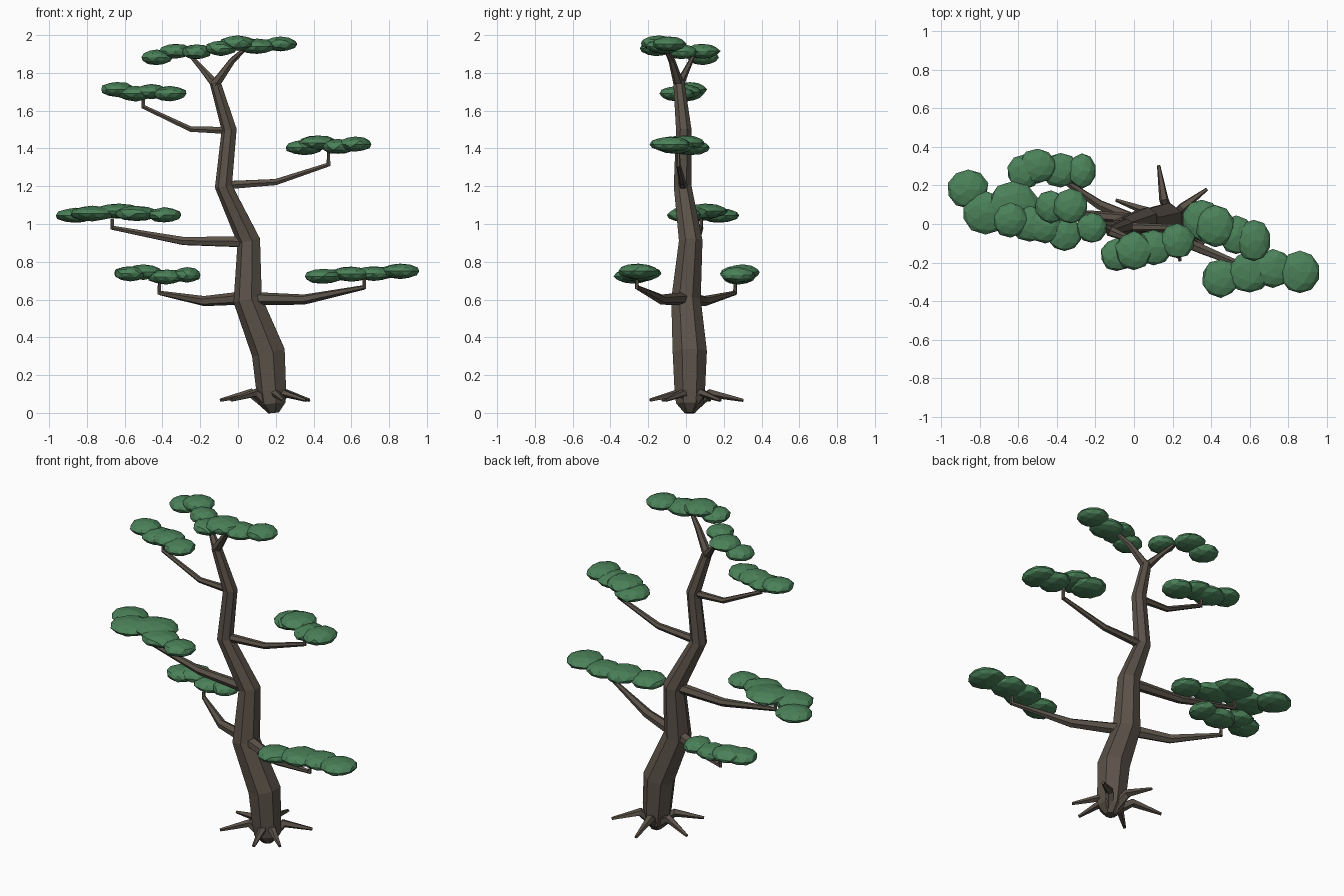
import bpy, bmesh, math, random
from mathutils import Vector, Quaternion

random.seed(4)


def material(name, rgb):
    m = bpy.data.materials.new(name)
    m.diffuse_color = (*rgb, 1)
    return m


BARK = material("bark", (0.105, 0.085, 0.066))
LEAF = material("foliage", (0.07, 0.22, 0.10))


def finish(bm, name, mat):
    bmesh.ops.recalc_face_normals(bm, faces=bm.faces)
    me = bpy.data.meshes.new(name)
    bm.to_mesh(me)
    bm.free()
    me.materials.append(mat)
    ob = bpy.data.objects.new(name, me)
    bpy.context.collection.objects.link(ob)
    return ob


def limb(name, pts, sides):
    """Faceted tapering tube through (x, y, z, radius) points."""
    bm = bmesh.new()
    pos = [Vector(p[:3]) for p in pts]
    rings, q, last = [], Quaternion(), Vector((0, 0, 1))
    for i, p in enumerate(pos):
        a = (p - pos[i - 1]).normalized() if i else Vector()
        b = (pos[i + 1] - p).normalized() if i + 1 < len(pos) else Vector()
        d = (a + b).normalized()
        q = last.rotation_difference(d) @ q
        last = d
        ring = []
        for k in range(sides):
            t = math.tau * (k + 0.5) / sides
            v = Vector((math.cos(t), math.sin(t), 0)) * pts[i][3]
            ring.append(bm.verts.new(p + q @ v))
        rings.append(ring)
    for r, s in zip(rings, rings[1:]):
        for k in range(sides):
            n = (k + 1) % sides
            bm.faces.new((r[k], r[n], s[n], s[k]))
    bm.faces.new(rings[0])
    bm.faces.new(rings[-1])
    return finish(bm, name, BARK)


def pad(name, blobs):
    """Foliage cloud of flattened faceted blobs (x, y, z, rx, ry)."""
    bm = bmesh.new()
    for x, y, z, rx, ry in blobs:
        vs = bmesh.ops.create_icosphere(bm, subdivisions=2, radius=1)["verts"]
        for v in vs:
            j = random.uniform(0.95, 1.05)
            v.co = Vector((x + v.co.x * rx * j, y + v.co.y * ry * j, z + v.co.z * 0.04 * j))
    return finish(bm, name, LEAF)


# Trunk with its winding path
limb("trunk", [(0.19, 0.02, 0.0, 0.03), (0.185, 0.02, 0.05, 0.075), (0.18, 0.02, 0.12, 0.083),
               (0.165, 0.02, 0.32, 0.093), (0.055, 0.0, 0.60, 0.08), (0.06, 0.025, 0.91, 0.064),
               (-0.075, -0.018, 1.2, 0.048), (-0.045, -0.012, 1.5, 0.042),
               (-0.12, -0.038, 1.75, 0.03)], 7)

# Surface roots
for i, deg in enumerate((31, 96, 163, 223, 289, 322)):
    c, s = math.cos(math.radians(deg)), math.sin(math.radians(deg))
    limb(f"root_{i + 1}", [(0.185 + 0.02 * c, 0.02 + 0.02 * s, 0.035, 0.03),
                           (0.165 + 0.10 * c, 0.04 + 0.09 * s, 0.105, 0.025),
                           (0.155 + 0.26 * c, 0.05 + 0.255 * s, 0.067, 0.009)], 5)

# Branches: start, elbow, tip and pad height; upturned twig at each tip
BRANCHES = {
    "lower_right": ((0.06, 0.0, 0.605), (0.35, -0.13, 0.60), (0.67, -0.26, 0.665), 0.72, 0.036),
    "lower_left": ((0.05, 0.0, 0.61), (-0.18, 0.10, 0.592), (-0.415, 0.26, 0.635), 0.71, 0.036),
    "middle_left": ((0.05, 0.02, 0.905), (-0.29, 0.05, 0.91), (-0.665, 0.08, 0.98), 1.03, 0.032),
    "middle_right": ((-0.07, -0.015, 1.205), (0.20, -0.02, 1.222), (0.48, -0.04, 1.315), 1.39, 0.025),
    "upper_left": ((-0.045, -0.01, 1.495), (-0.25, -0.01, 1.502), (-0.50, -0.015, 1.62), 1.68, 0.022),
}
for name, (a, b, c, top, r) in BRANCHES.items():
    limb("branch_" + name, [(*a, r), (*b, r * 0.75), (*c, 0.012)], 6)
    limb("twig_" + name, [(c[0], c[1], c[2] - 0.008, 0.011), (c[0], c[1], top, 0.009)], 5)

# Crown fork
limb("fork_left", [(-0.12, -0.035, 1.74, 0.026), (-0.18, 0.0, 1.81, 0.017), (-0.25, 0.04, 1.89, 0.011)], 6)
limb("fork_right", [(-0.12, -0.038, 1.74, 0.028), (-0.03, -0.075, 1.865, 0.018), (0.04, -0.11, 1.93, 0.011)], 6)

# Foliage pads
pad("foliage_lower_right", [(0.45, -0.28, 0.723, 0.10, 0.10), (0.60, -0.25, 0.735, 0.11, 0.11),
                            (0.72, -0.23, 0.738, 0.11, 0.10), (0.86, -0.25, 0.75, 0.10, 0.11)])
pad("foliage_lower_left", [(-0.57, 0.27, 0.738, 0.09, 0.09), (-0.50, 0.30, 0.745, 0.10, 0.09),
                           (-0.38, 0.28, 0.72, 0.10, 0.09), (-0.27, 0.275, 0.73, 0.075, 0.09)])
pad("foliage_middle_left", [(-0.86, 0.18, 1.045, 0.105, 0.10), (-0.77, 0.06, 1.055, 0.12, 0.11),
                            (-0.63, 0.10, 1.068, 0.13, 0.12), (-0.54, 0.02, 1.055, 0.12, 0.10),
                            (-0.39, -0.01, 1.048, 0.09, 0.09)])
pad("foliage_middle_right", [(0.35, 0.02, 1.405, 0.10, 0.11), (0.42, -0.01, 1.43, 0.10, 0.11),
                             (0.53, -0.06, 1.41, 0.09, 0.10), (0.62, -0.085, 1.422, 0.09, 0.11)])
pad("foliage_upper_left", [(-0.64, 0.02, 1.712, 0.09, 0.09), (-0.54, 0.0, 1.69, 0.10, 0.09),
                           (-0.46, -0.01, 1.70, 0.09, 0.09), (-0.36, -0.05, 1.69, 0.09, 0.095)])
pad("foliage_crown_left", [(-0.43, 0.09, 1.882, 0.085, 0.085), (-0.33, 0.09, 1.915, 0.09, 0.09),
                           (-0.22, -0.02, 1.912, 0.08, 0.08)])
pad("foliage_crown_right", [(-0.09, -0.16, 1.93, 0.085, 0.085), (0.0, -0.14, 1.957, 0.10, 0.10),
                            (0.10, -0.12, 1.94, 0.10, 0.09), (0.225, -0.09, 1.953, 0.09, 0.09)])
